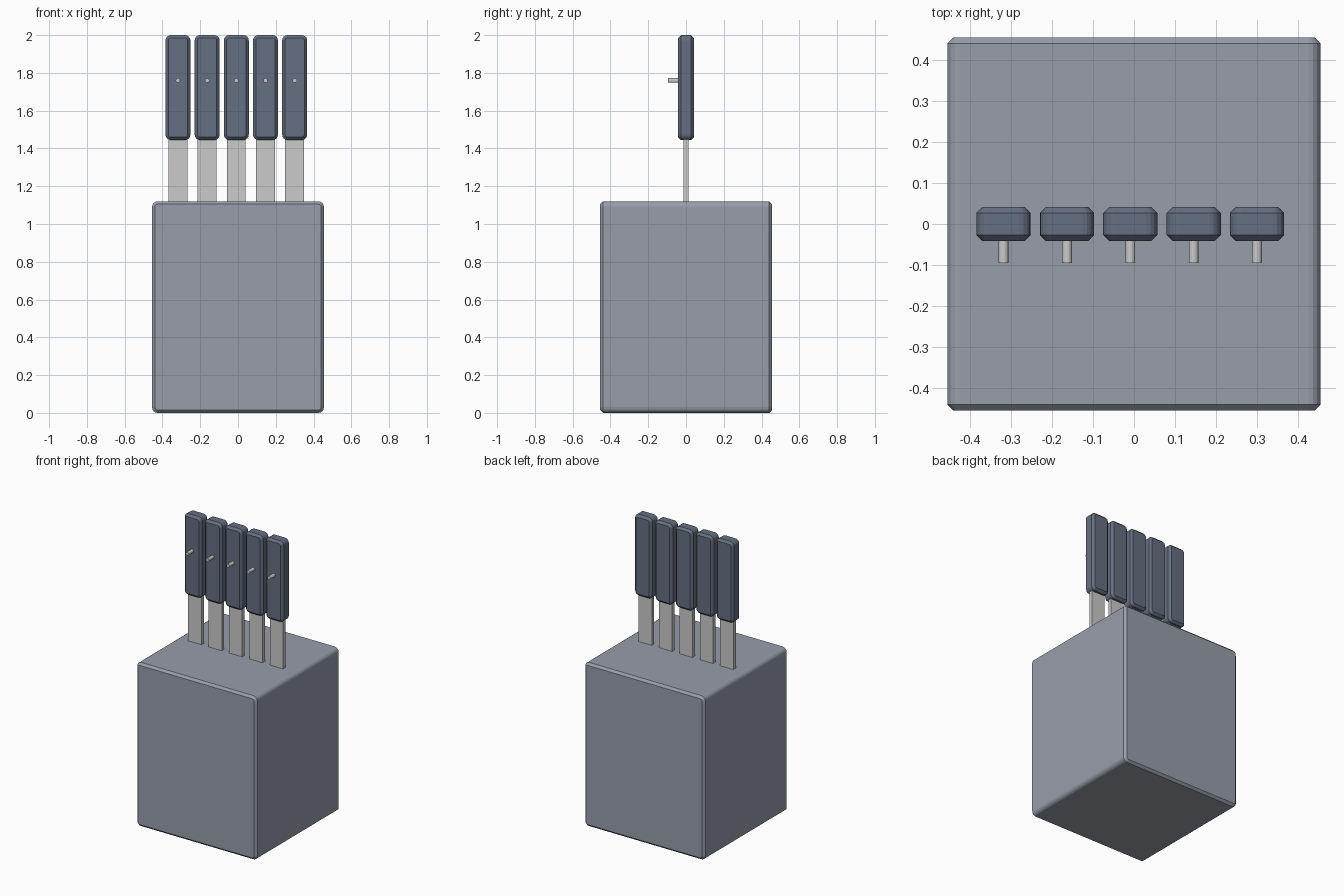
import bpy, bmesh, math
from mathutils import Matrix

if "Cube" in bpy.data.objects:
    bpy.data.objects.remove(bpy.data.objects["Cube"])


def material(name, rgb):
    mat = bpy.data.materials.new(name)
    mat.diffuse_color = (*rgb, 1)
    mat.use_nodes = True
    mat.node_tree.nodes["Principled BSDF"].inputs["Base Color"].default_value = mat.diffuse_color
    return mat


def add_object(name, bm, mat=None):
    bmesh.ops.recalc_face_normals(bm, faces=bm.faces[:])
    mesh = bpy.data.meshes.new(name)
    bm.to_mesh(mesh)
    bm.free()
    obj = bpy.data.objects.new(name, mesh)
    bpy.context.collection.objects.link(obj)
    if mat:
        mesh.materials.append(mat)
    return obj


def rounded_slab(name, x, z0, z1, width, depth, radius, chamfer, mat, segments=4):
    """Rounded rectangle in XZ, lofted along Y with chamfered front and back."""
    bm = bmesh.new()
    zc, rings = (z0 + z1) / 2, []
    for y, inset in ((-depth / 2, chamfer), (-depth / 2 + chamfer, 0),
                     (depth / 2 - chamfer, 0), (depth / 2, chamfer)):
        r = radius - inset
        ring = []
        for q, (sx, sz) in enumerate(((1, 1), (-1, 1), (-1, -1), (1, -1))):
            for s in range(segments + 1):
                a = math.pi / 2 * (q + s / segments)
                ring.append(bm.verts.new((
                    x + sx * (width / 2 - radius) + r * math.cos(a), y,
                    zc + sz * ((z1 - z0) / 2 - radius) + r * math.sin(a))))
        rings.append(ring)
    n = len(rings[0])
    for a, b in zip(rings, rings[1:]):
        for i in range(n):
            j = (i + 1) % n
            bm.faces.new((a[i], a[j], b[j], b[i]))
    bm.faces.new(rings[0])
    bm.faces.new(rings[-1])
    return add_object(name, bm, mat)


def box(name, center, size):
    bm = bmesh.new()
    bmesh.ops.create_cube(bm, size=1, matrix=Matrix.Translation(center)
                          @ Matrix.Diagonal((*size, 1)))
    return add_object(name, bm)


def pin(name, x, y0, y1, z, radius):
    bm = bmesh.new()
    bmesh.ops.create_cone(
        bm, cap_ends=True, segments=16, radius1=radius, radius2=radius,
        depth=y1 - y0, matrix=Matrix.Translation((x, (y0 + y1) / 2, z))
        @ Matrix.Rotation(math.pi / 2, 4, 'X'))
    return add_object(name, bm)


block_mat = material("block_grey", (0.31, 0.34, 0.40))
handle_mat = material("handle_dark", (0.13, 0.16, 0.22))

# Storage block
rounded_slab("block", 0, 0, 1.12, 0.91, 0.91, 0.03, 0.015, block_mat)

# Five knives in a row
for i in range(5):
    x = -0.318 + 0.1545 * i
    box(f"blade_{i + 1}", (x, 0, 1.25), (0.1, 0.026, 0.5))
    rounded_slab(f"handle_{i + 1}", x, 1.445, 2.0, 0.132, 0.084, 0.028, 0.015, handle_mat)
    pin(f"rivet_{i + 1}", x, -0.095, 0.0, 1.76, 0.012)
